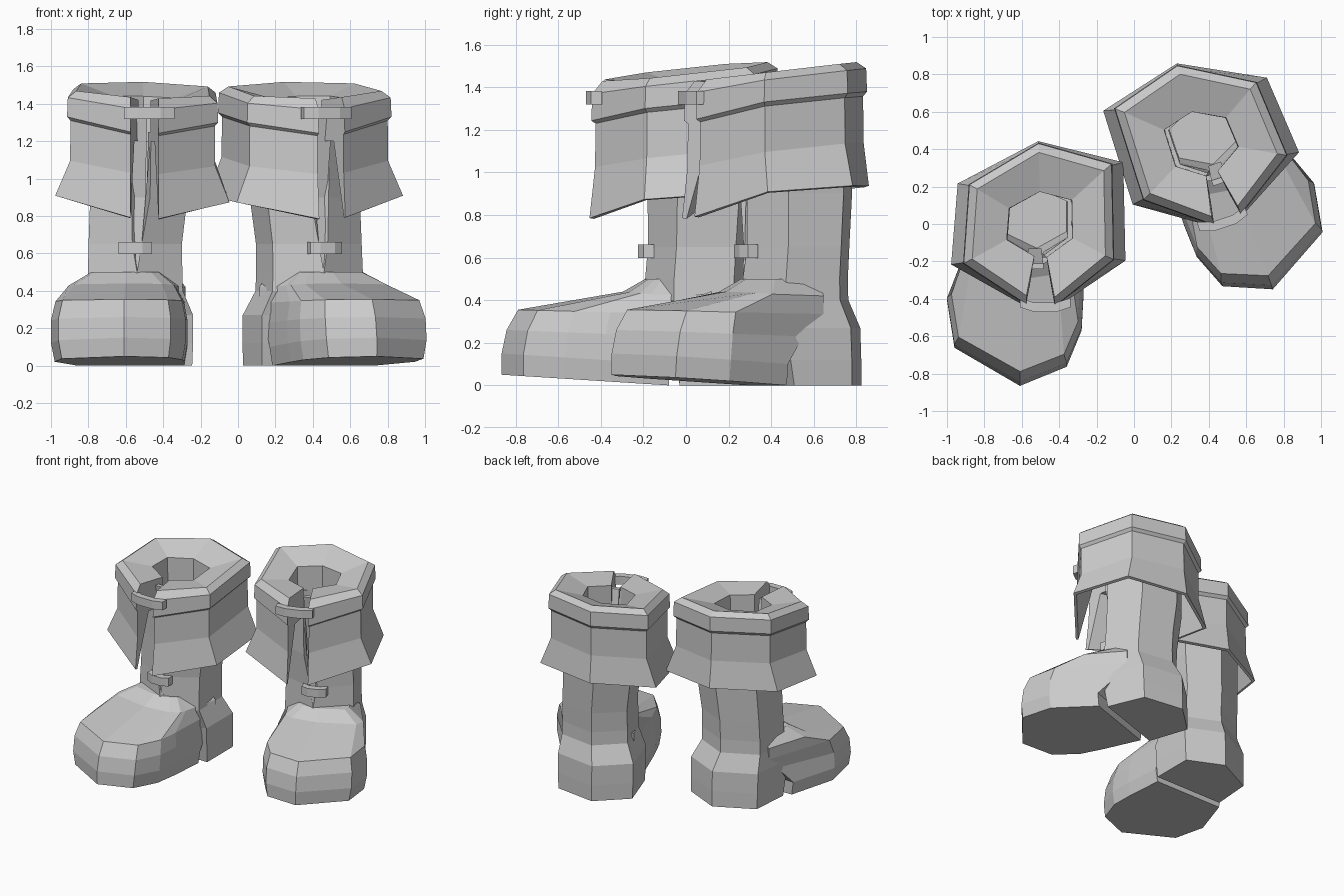
import bpy, bmesh, math
from mathutils import Matrix, Vector

if "Cube" in bpy.data.objects:
    bpy.data.objects.remove(bpy.data.objects["Cube"])

PLACE = {
    "left": Matrix.Identity(4),
    "right": Matrix.Translation((-0.113, 0.275, 0)) @ Matrix.Rotation(math.radians(18.7), 4, 'Z')
             @ Matrix.Diagonal((-1, 1, 1, 1)),
}


def add_pair(name, verts, faces):
    """Make the left part and its mirrored, turned twin."""
    for side, m in PLACE.items():
        bm = bmesh.new()
        vs = [bm.verts.new(m @ Vector(v)) for v in verts]
        for f in faces:
            bm.faces.new([vs[i] for i in f])
        bmesh.ops.recalc_face_normals(bm, faces=bm.faces)
        me = bpy.data.meshes.new(f"{side}_{name}")
        bm.to_mesh(me)
        bm.free()
        bpy.context.collection.objects.link(bpy.data.objects.new(me.name, me))


def loft(name, rings, wrap_ring=True, wrap_rows=False, caps=()):
    """Skin equal-sized rings; caps are extra faces given as (row, column) lists."""
    n, m = len(rings[0]), len(rings)
    faces = []
    for r in range(m if wrap_rows else m - 1):
        for c in range(n if wrap_ring else n - 1):
            r2, c2 = (r + 1) % m, (c + 1) % n
            faces.append([r * n + c, r * n + c2, r2 * n + c2, r2 * n + c])
    faces += [[r * n + c % n for r, c in cap] for cap in caps]
    add_pair(name, [v for ring in rings for v in ring], faces)


def end_caps(rows):
    return [[(r, c) for r in rows] for c in (0, -1)]


# Cuff: hexagon split at the front; rows are x scale, y scale, height, tilt, front drop
CUFF = [(-.575, -.43), (-.91, -.21), (-.88, .21), (-.51, .43), (-.12, .32), (-.11, -.19), (-.425, -.44)]
profile = [(1.165, 1.03, .905, .07, .085), (.97, .97, 1.10, .10, .03), (.965, .965, 1.315, .10, .04),
           (1.01, 1.01, 1.335, .10, .045), (1.0, 1.0, 1.44, .11, .02), (.89, .89, 1.475, .11, 0),
           (.44, .40, 1.43, .06, 0), (.43, .40, 1.2, 0, 0), (.72, .72, 1.2, 0, 0),
           (1.11, .98, .90, .07, .085)]
rings = []
for sx, sy, z, k, drop in profile:
    ring = []
    for i, (x, y) in enumerate(CUFF):
        front = i in (0, 6)
        px = x if front and sx > .8 else -.5 + (x + .5) * sx
        py = y * sy
        ring.append((px, py, z + k * py - .04 * (px + .5) - drop * front))
    rings.append(ring)
loft("cuff", rings, False, True, end_caps(range(len(profile))))

# Shaft and heel: hollow hexagon with a slit opening upward at the front
# rows are scale, height, slit half width, front limit, x shift, y shift
SHAFT = [(-.52, -.20), (-.79, -.07), (-.77, .21), (-.51, .34), (-.27, .23), (-.27, -.06), (-.52, -.20)]
rows = [(1.10, 0, 0, -.03, 0, .04), (1.12, .12, 0, -.05, 0, .035), (1.12, .27, 0, -.09, 0, .03),
        (.98, .40, 0, -1, -.02, .0), (.97, .50, 0, -1, -.02, .0), (.96, .65, .025, -1, -.02, .01),
        (1.0, .90, .05, -1, 0, .02), (1.0, 1.25, .055, -1, 0, .02),
        (.66, 1.25, .04, -1, 0, -.06), (.66, .65, .025, -1, 0, -.05), (.64, .5, 0, -1, 0, -.03)]
rings = []
for s, z, gap, ymin, dx, dy in rows:
    ring = [[-.52 + dx + (x + .52) * s, max(.08 + (y - .08) * s + dy, ymin), z] for x, y in SHAFT]
    ring[0][0] -= gap
    ring[6][0] += gap
    rings.append(ring)
loft("shaft", rings, False, False,
     end_caps(range(4, 11)) + [[(0, c) for c in range(6)], [(10, c) for c in range(6)]])

# Foot: plan outline stacked from the sole to the instep, raised a little at the toe
FOOT = [(-.27, -.1), (-.27, -.40), (-.28, -.58), (-.36, -.77), (-.61, -.87),
        (-.96, -.67), (-1.0, -.42), (-.87, -.1)]
# x scale, y scale, y of the back edge, height, toe lift
stack = [(.95, 1.02, -.08, 0, .05), (1, 1.02, -.08, .10, .05), (1, .99, -.08, .23, .03),
         (.94, .92, -.08, .335, .02), (.78, .28, -.08, .42, .02), (.5, .17, -.06, .50, 0)]
rings = []
for sx, sy, back, z, lift in stack:
    mid = -.60 if z < .4 else -.57
    ring = [[mid + (x - mid) * sx, back + (y + .1) * sy, z - lift * (y + .1) / .77] for x, y in FOOT]
    if z > .2:  # tuck the rear corners into the shaft above the heel notch
        w = .26 if z < .45 else .2
        tuck = .12 if z > .3 else .02
        ring[0][:2] = -.54 + w, tuck
        ring[7][:2] = -.54 - w, tuck
    rings.append(ring)
n = len(FOOT)
loft("foot", rings, caps=[[(0, c) for c in range(n)], [(len(stack) - 1, c) for c in range(n)]])


# Clasps: short bars bent around the front of the slit
def clasp(name, x, y, z, half, height, depth):
    rings = []
    for dx, dy in ((-half, .025), (-half * .45, 0), (half * .45, 0), (half, .025)):
        a, b = y + dy, y + dy + depth
        rings.append([(x + dx, a, z - height), (x + dx, a, z + height),
                      (x + dx, b, z + height), (x + dx, b, z - height)])
    loft(name, rings, caps=[[(r, c) for c in range(4)] for r in (0, 3)])


clasp("upper_clasp", -.475, -.47, 1.35, .135, .032, .05)
clasp("lower_clasp", -.55, -.225, .63, .09, .032, .05)

# Tongue: tapered strip behind the slit
rings = [[(-.53 - w, y, z), (-.53 + w, y, z), (-.53 + w, y + .03, z), (-.53 - w, y + .03, z)]
         for w, y, z in ((.012, -.18, .48), (.035, -.16, .9), (.045, -.24, 1.38))]
loft("tongue", rings, caps=[[(r, c) for c in range(4)] for r in (0, 2)])
